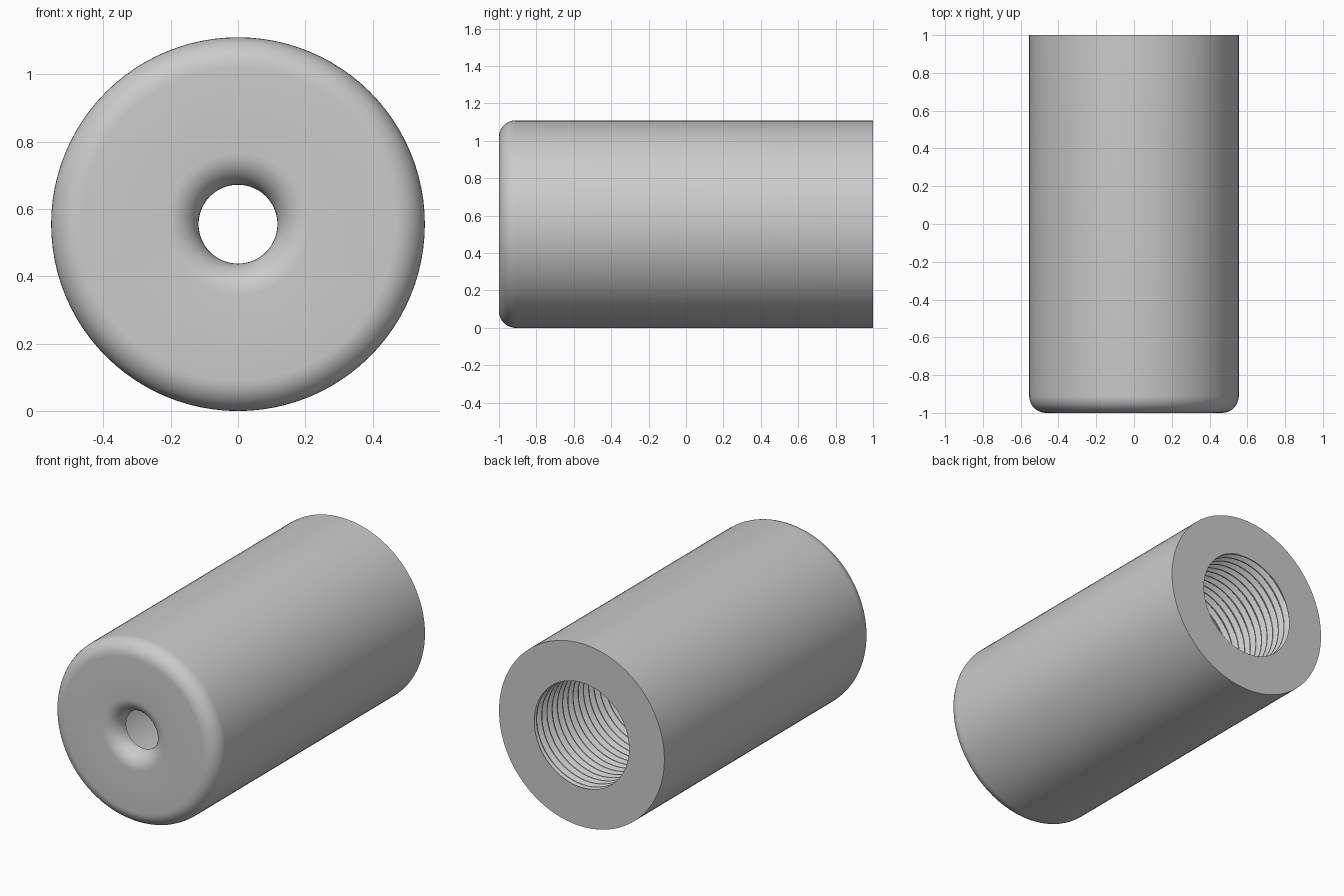
import bpy, bmesh, math

cube = bpy.data.objects.get("Cube")
if cube:
    bpy.data.objects.remove(cube, do_unlink=True)

RADIUS, HOLE, BORE, ROOT = 0.555, 0.117, 0.318, 0.343
THREAD_START, PITCH, SEGMENTS = -0.2, 0.05, 96

steel = bpy.data.materials.new("plain grey")
steel.use_nodes = True
grey = (0.6, 0.6, 0.6, 1)
steel.diffuse_color = grey
steel.node_tree.nodes["Principled BSDF"].inputs["Base Color"].default_value = grey


def arc(cr, cy, size, start, end, steps=10):
    """Points (radius, y) along a circular fillet, angles in degrees."""
    angles = [math.radians(start + (end - start) * i / steps) for i in range(steps + 1)]
    return [(cr + size * math.cos(a), cy + size * math.sin(a)) for a in angles]


def skin(bm, rows):
    """Join successive closed rings with quads."""
    for a, b in zip(rows, rows[1:]):
        for i in range(SEGMENTS):
            j = (i + 1) % SEGMENTS
            bm.faces.new((a[i], a[j], b[j], b[i]))


def point(bm, r, y, i):
    t = 2 * math.pi * i / SEGMENTS
    return bm.verts.new((r * math.cos(t), y, RADIUS + r * math.sin(t)))


def finish(bm, name):
    bmesh.ops.remove_doubles(bm, verts=bm.verts, dist=1e-5)
    mesh = bpy.data.meshes.new(name)
    bm.to_mesh(mesh)
    bm.free()
    mesh.materials.append(steel)
    obj = bpy.data.objects.new(name, mesh)
    bpy.context.collection.objects.link(obj)
    bpy.ops.object.select_all(action="DESELECT")
    obj.select_set(True)
    bpy.context.view_layer.objects.active = obj
    bpy.ops.object.shade_smooth_by_angle(angle=math.radians(30))


# Turned sleeve: open back, rounded front rim, flared hole, smooth lower bore
profile = [(ROOT, 1), (RADIUS, 1)]
profile += arc(RADIUS - 0.09, -0.91, 0.09, 0, -90)
profile += arc(HOLE + 0.095, -0.905, 0.095, -90, -180)
profile += [(ROOT, -0.905), (ROOT, THREAD_START)]
bm = bmesh.new()
skin(bm, [[point(bm, r, y, i) for i in range(SEGMENTS)] for r, y in profile])
bmesh.ops.recalc_face_normals(bm, faces=bm.faces)
finish(bm, "sleeve_body")

# Helical thread: each row climbs one pitch per turn and is trimmed at both ends
shape = [(0.0, ROOT), (0.1, ROOT), (0.48, BORE), (0.62, BORE)]
turns = round((1 - THREAD_START) / PITCH)
bm = bmesh.new()
rows = []
for turn in range(-1, turns + 1):
    for part, r in shape:
        row = []
        for i in range(SEGMENTS + 1):
            y = THREAD_START + PITCH * (turn + part + i / SEGMENTS)
            row.append(point(bm, r, min(1, max(THREAD_START, y)), i))
        rows.append(row)
for a, b in zip(rows, rows[1:]):
    for i in range(SEGMENTS):
        bm.faces.new((a[i], b[i], b[i + 1], a[i + 1]))
bmesh.ops.dissolve_degenerate(bm, dist=1e-5, edges=bm.edges)
bmesh.ops.recalc_face_normals(bm, faces=bm.faces)
# Thread faces look inward, towards the axis
side = sum(f.normal.x * f.calc_center_median().x * f.calc_area() for f in bm.faces)
if side > 0:
    bmesh.ops.reverse_faces(bm, faces=bm.faces)
finish(bm, "bore_thread")
